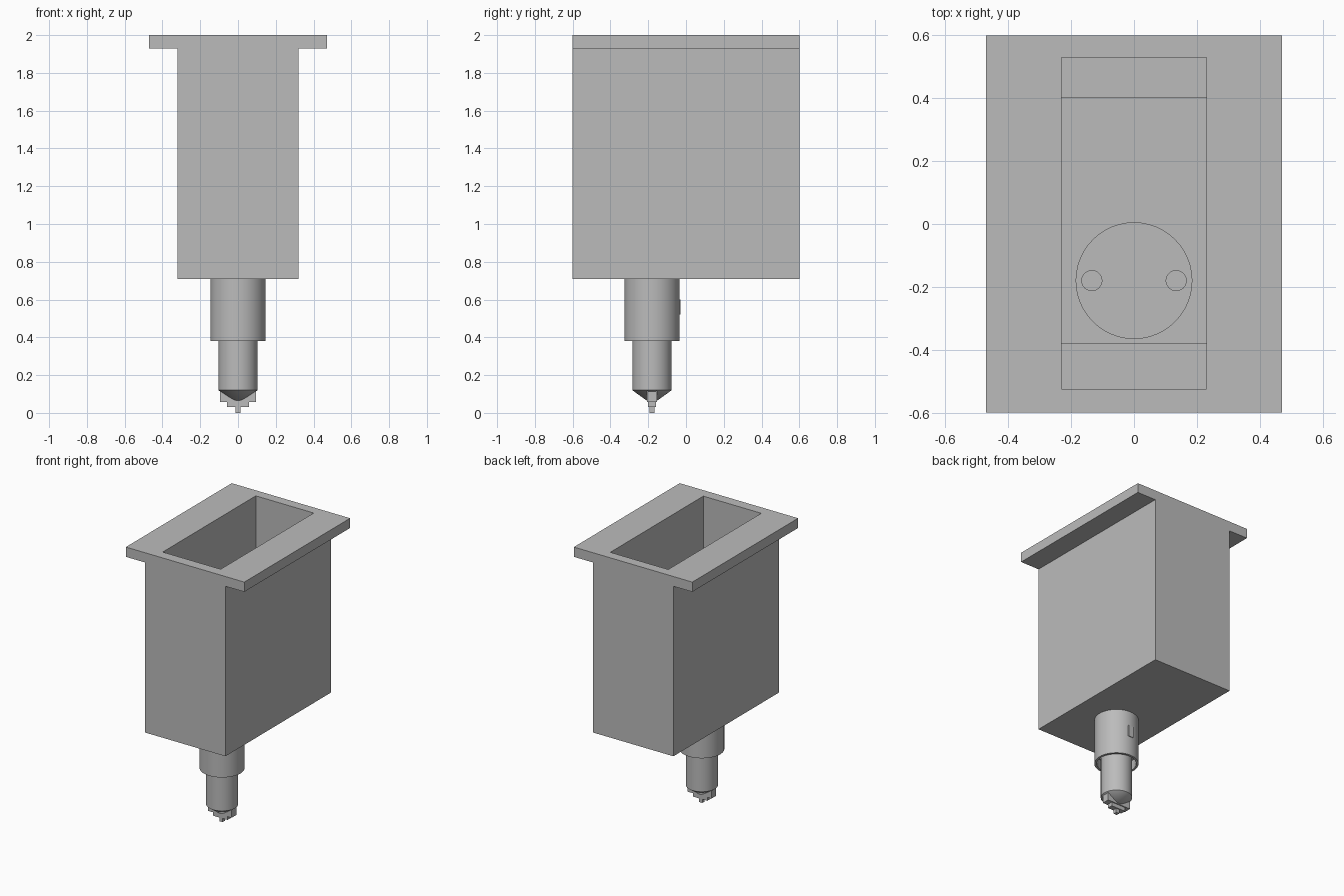
import bpy, bmesh, math
from mathutils import Matrix

cube = bpy.data.objects.get("Cube")
if cube:
    bpy.data.objects.remove(cube, do_unlink=True)

grey = bpy.data.materials.new("plain grey")
grey.use_nodes = True
colour = (0.5, 0.5, 0.5, 1)
grey.diffuse_color = colour
grey.node_tree.nodes["Principled BSDF"].inputs["Base Color"].default_value = colour

AXIS_Y = -0.18  # the nozzle axis sits forward of centre


def finish(name, bm):
    bmesh.ops.recalc_face_normals(bm, faces=bm.faces)
    mesh = bpy.data.meshes.new(name)
    bm.to_mesh(mesh)
    bm.free()
    mesh.materials.append(grey)
    obj = bpy.data.objects.new(name, mesh)
    bpy.context.collection.objects.link(obj)
    return obj


def box(name, x, y, z):
    """Box from (low, high) pairs."""
    bm = bmesh.new()
    bmesh.ops.create_cube(bm, size=1)
    for v in bm.verts:
        v.co = [r[0] if c < 0 else r[1] for c, r in zip(v.co, (x, y, z))]
    return finish(name, bm)


def rod(name, x, y, radius, z, sides=48):
    bm = bmesh.new()
    bmesh.ops.create_cone(bm, cap_ends=True, segments=sides, radius1=radius, radius2=radius,
                          depth=z[1] - z[0],
                          matrix=Matrix.Translation((x, y, (z[0] + z[1]) / 2)))
    return finish(name, bm)


def extrude_y(name, profile, y):
    bm = bmesh.new()
    face = bm.faces.new([bm.verts.new((px, y[0], pz)) for px, pz in profile])
    out = bmesh.ops.extrude_face_region(bm, geom=[face])
    verts = [g for g in out["geom"] if isinstance(g, bmesh.types.BMVert)]
    bmesh.ops.translate(bm, verts=verts, vec=(0, y[1] - y[0], 0))
    return finish(name, bm)


def lathe(name, profile, segments=64):
    bm = bmesh.new()
    verts = [bm.verts.new((r, AXIS_Y, z)) for r, z in profile]
    edges = [bm.edges.new(pair) for pair in zip(verts, verts[1:])]
    bmesh.ops.spin(bm, geom=verts + edges, cent=(0, AXIS_Y, 0), axis=(0, 0, 1),
                   angle=math.tau, steps=segments, use_duplicate=False)
    bmesh.ops.remove_doubles(bm, verts=bm.verts, dist=1e-4)
    return finish(name, bm)


def smooth(obj):
    bpy.ops.object.select_all(action='DESELECT')
    obj.select_set(True)
    bpy.context.view_layer.objects.active = obj
    bpy.ops.object.shade_smooth_by_angle(angle=math.radians(30))


def cut(obj, cutter):
    mod = obj.modifiers.new("cut", 'BOOLEAN')
    mod.operation, mod.solver, mod.object = 'DIFFERENCE', 'EXACT', cutter
    cutter.hide_render = True
    bpy.context.view_layer.objects.active = obj
    bpy.ops.object.modifier_apply(modifier=mod.name)
    bpy.data.objects.remove(cutter, do_unlink=True)


# Housing with side flanges, one solid T-shaped extrusion
half = [(0.32, 0.71), (0.32, 1.93), (0.47, 1.93), (0.47, 2.0)]
housing = extrude_y("housing", half + [(-x, z) for x, z in reversed(half)], (-0.6, 0.6))

# Open cavity: upper pocket, deeper middle pocket, round seat and two pin holes
cut(housing, box("pocket_cutter", (-0.23, 0.23), (-0.525, 0.53), (1.0, 2.1)))
cut(housing, box("floor_cutter", (-0.23, 0.23), (-0.38, 0.40), (0.82, 1.05)))
cut(housing, rod("seat_cutter", 0, AXIS_Y, 0.184, (0.79, 0.9)))
for side in (-1, 1):
    cut(housing, rod("pin_hole_cutter", side * 0.134, AXIS_Y, 0.032, (0.73, 0.85), 24))
smooth(housing)

# Stepped nozzle: sleeve, annular gap, barrel and cone
smooth(lathe("nozzle", [(0, 0.71), (0.146, 0.71), (0.146, 0.38), (0.13, 0.38), (0.13, 0.45),
                        (0.104, 0.45), (0.104, 0.12), (0, 0.045)]))

# Small marker plate on the back of the sleeve
box("sleeve_marker", (-0.02, 0.02), (-0.04, -0.03), (0.52, 0.6))

# Stepped tip under the cone
for name, hx, hy, z in (("tip_crossbar", 0.094, 0.027, (0.058, 0.115)),
                        ("tip_step", 0.057, 0.02, (0.03, 0.058)),
                        ("tip_pin", 0.013, 0.013, (0, 0.03))):
    box(name, (-hx, hx), (AXIS_Y - hy, AXIS_Y + hy), z)
